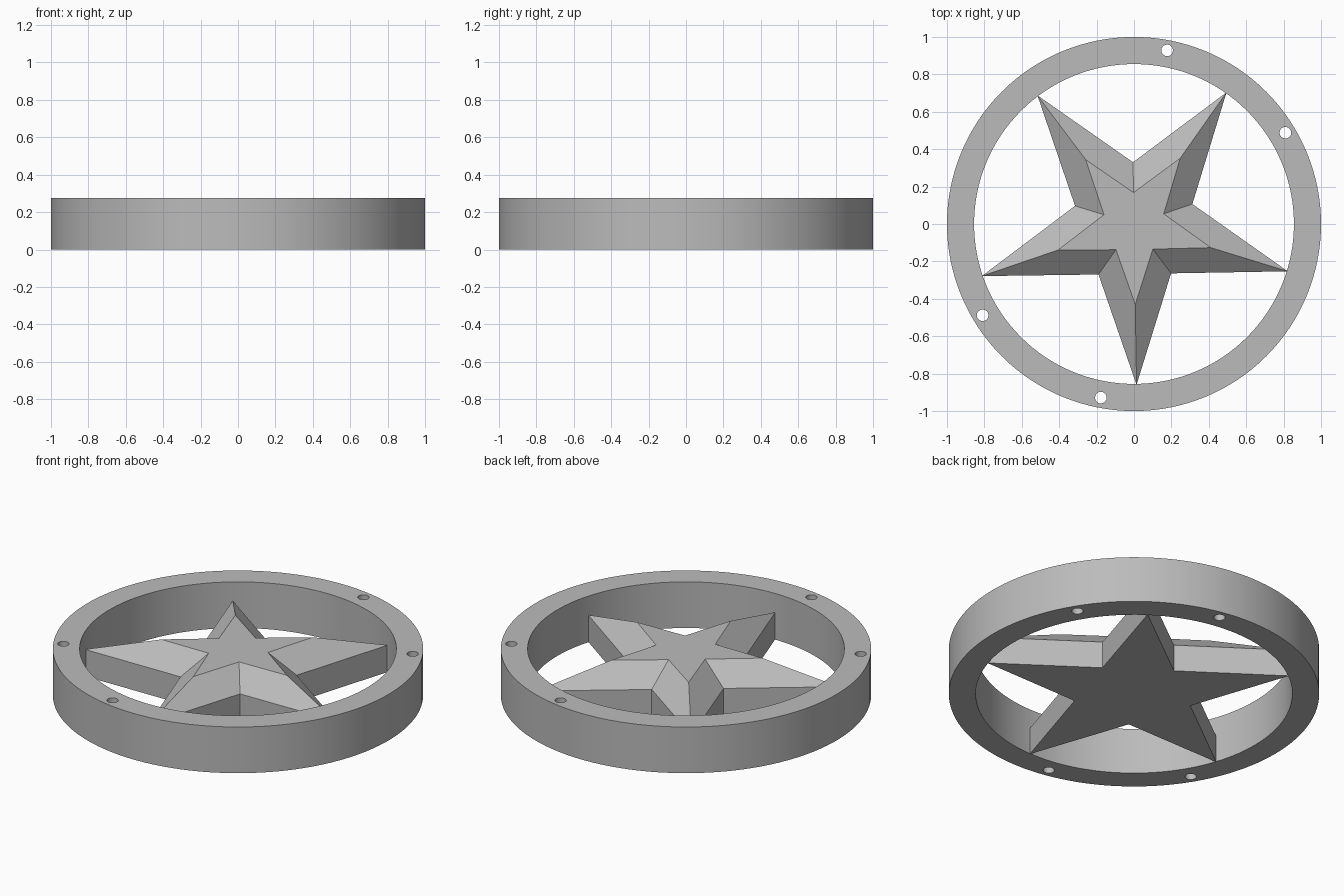
import bpy
import bmesh
from math import sin, cos, pi, radians

cube = bpy.data.objects.get("Cube")
if cube:
    bpy.data.objects.remove(cube, do_unlink=True)

HEIGHT = 0.275
grey = bpy.data.materials.new("plain grey")
grey.use_nodes = True
colour = (0.5, 0.5, 0.5, 1)
grey.diffuse_color = colour
grey.node_tree.nodes["Principled BSDF"].inputs["Base Color"].default_value = colour


def circle(radius, z, count=128):
    return [(radius * cos(2 * pi * i / count), radius * sin(2 * pi * i / count), z)
            for i in range(count)]


def star(tip, notch, z, turn=radians(-89.1)):
    return [((notch if i % 2 else tip) * cos(turn + i * pi / 5),
             (notch if i % 2 else tip) * sin(turn + i * pi / 5), z) for i in range(10)]


def loft(name, loops, closed=False):
    """Bridge outlines in order; cap the ends or join the last to the first."""
    bm = bmesh.new()
    rows = [[bm.verts.new(p) for p in loop] for loop in loops]
    pairs = list(zip(rows, rows[1:]))
    if closed:
        pairs.append((rows[-1], rows[0]))
    else:
        bm.faces.new(rows[0])
        bm.faces.new(rows[-1])
    for a, b in pairs:
        for i in range(len(a)):
            j = (i + 1) % len(a)
            bm.faces.new((a[i], a[j], b[j], b[i]))
    bmesh.ops.recalc_face_normals(bm, faces=bm.faces)
    mesh = bpy.data.meshes.new(name)
    bm.to_mesh(mesh)
    bm.free()
    mesh.materials.append(grey)
    obj = bpy.data.objects.new(name, mesh)
    bpy.context.collection.objects.link(obj)
    return obj


# Outer ring with a rectangular section
ring = loft("outer_ring", [circle(1, 0), circle(1, HEIGHT),
                           circle(0.855, HEIGHT), circle(0.855, 0)], closed=True)

# Four small holes drilled through the ring
bpy.context.view_layer.objects.active = ring
ring.select_set(True)
for angle in (31.1, 79.2, 211.1, 259.2):
    drill = loft("hole_cutter", [circle(0.031, -0.1, 32), circle(0.031, HEIGHT + 0.1, 32)])
    drill.location = (0.945 * cos(radians(angle)), 0.945 * sin(radians(angle)), 0)
    drill.hide_render = True
    cut = ring.modifiers.new("drilled_hole", 'BOOLEAN')
    cut.operation = 'DIFFERENCE'
    cut.solver = 'EXACT'
    cut.object = drill
    bpy.ops.object.modifier_apply(modifier=cut.name)
    bpy.data.objects.remove(drill, do_unlink=True)
bpy.ops.object.shade_smooth_by_angle(angle=radians(30))

# Five-pointed star: upright walls, then a slope to a half-size flat top
loft("star", [star(0.86, 0.33, 0), star(0.86, 0.33, 0.16), star(0.43, 0.168, HEIGHT)])
